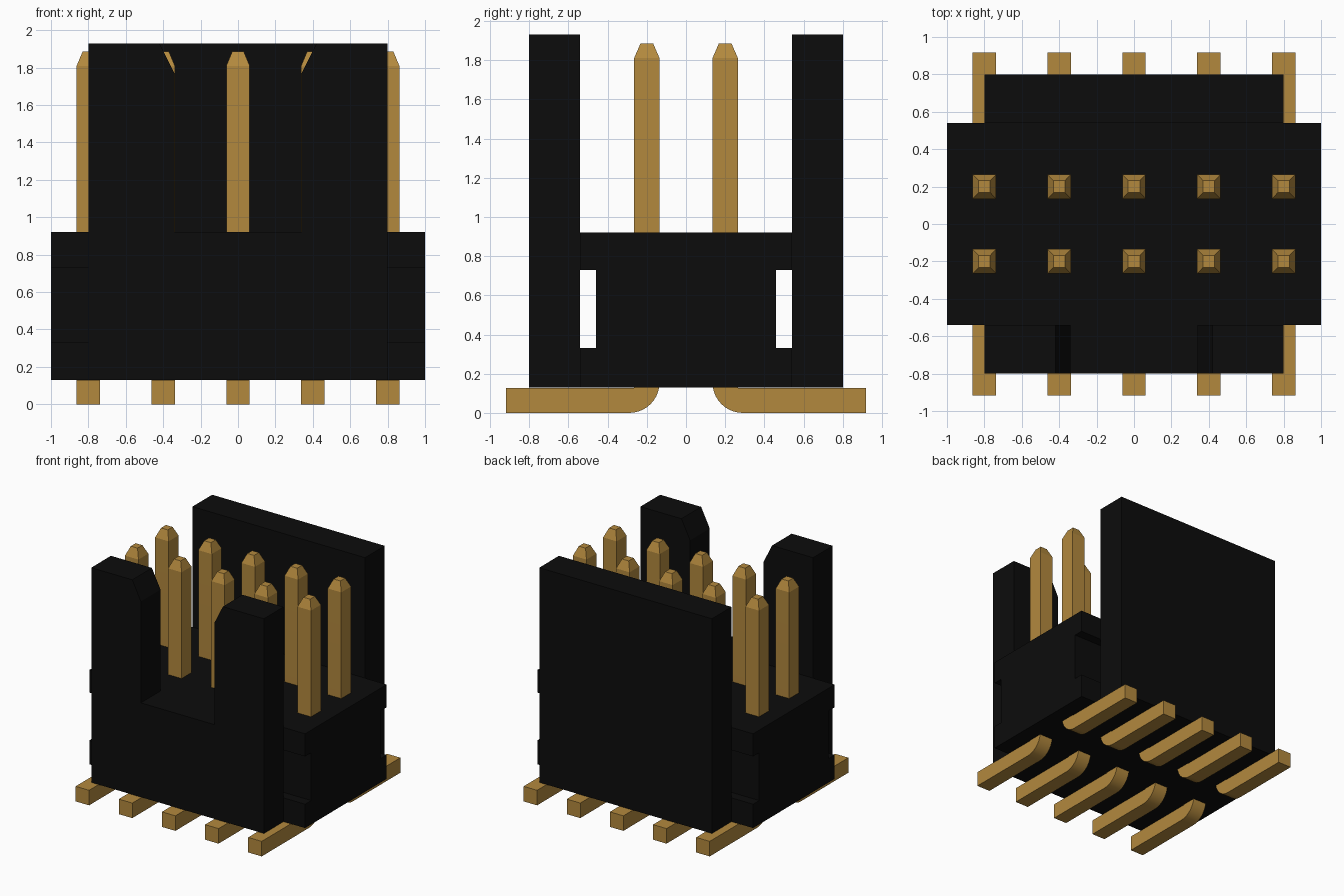
import bpy, bmesh, math
from mathutils import Vector

if "Cube" in bpy.data.objects:
    bpy.data.objects.remove(bpy.data.objects["Cube"])


def material(name, rgb):
    m = bpy.data.materials.new(name)
    m.diffuse_color = (*rgb, 1)
    m.use_nodes = True
    m.node_tree.nodes["Principled BSDF"].inputs["Base Color"].default_value = m.diffuse_color
    return m


BLACK = material("black plastic", (0.0037, 0.0037, 0.0037))
GOLD = material("gold metal", (0.45, 0.25, 0.048))


def prism(name, points, depth, mat, tip_z=None):
    """Extrude a closed 3D outline along depth; optionally taper the top face into a tip."""
    bm = bmesh.new()
    face = bm.faces.new([bm.verts.new(p) for p in points])
    r = bmesh.ops.extrude_face_region(bm, geom=[face])
    bmesh.ops.translate(bm, vec=depth,
                        verts=[v for v in r["geom"] if isinstance(v, bmesh.types.BMVert)])
    bmesh.ops.recalc_face_normals(bm, faces=bm.faces)
    if tip_z is not None:
        top = max(bm.faces, key=lambda f: f.calc_center_median().z)
        c = top.calc_center_median()
        new = bmesh.ops.extrude_discrete_faces(bm, faces=[top])["faces"][0]
        for v in new.verts:
            v.co = c + (v.co - c) * 0.5
            v.co.z = tip_z
        bmesh.ops.remove_doubles(bm, verts=bm.verts, dist=1e-5)
        bmesh.ops.recalc_face_normals(bm, faces=bm.faces)
    me = bpy.data.meshes.new(name)
    bm.to_mesh(me)
    bm.free()
    me.materials.append(mat)
    ob = bpy.data.objects.new(name, me)
    bpy.context.collection.objects.link(ob)
    return ob


# Core block with a side channel along each long edge
BOT, TOP, TALL = 0.13, 0.92, 1.93
half = [(0.54, BOT), (0.54, 0.33), (0.46, 0.33), (0.46, 0.73), (0.54, 0.73), (0.54, TOP)]
outline = half + [(-y, z) for y, z in reversed(half)]
housing = prism("housing", [(-1, y, z) for y, z in outline], (2, 0, 0), BLACK)

# Back wall is plain, front wall has a chamfered key notch
back = [(-0.8, BOT), (0.8, BOT), (0.8, TALL), (-0.8, TALL)]
side = [(0.8, BOT), (0.8, TALL), (0.42, TALL), (0.34, 1.77), (0.34, TOP)]
front = side + [(-x, z) for x, z in reversed(side)]
walls = [prism("back_wall", [(x, 0.54, z) for x, z in back], (0, 0.26, 0), BLACK),
         prism("front_wall", [(x, -0.8, z) for x, z in front], (0, 0.26, 0), BLACK)]

# Fuse the walls to the core
bpy.context.view_layer.objects.active = housing
for wall in walls:
    mod = housing.modifiers.new("fuse", "BOOLEAN")
    mod.operation, mod.solver, mod.object = "UNION", "EXACT", wall
    bpy.ops.object.modifier_apply(modifier=mod.name)
    bpy.data.objects.remove(wall)

# Bent contact pins: tapered post, rounded heel, flat foot pointing outwards
W, R = 0.0625, 0.155
arc = [(0.135 + R * (1 - math.cos(a)), R * (1 - math.sin(a)))
       for a in (math.pi / 2 * i / 10 for i in range(11))]
profile = [(0.135, 1.81)] + arc + [(0.918, 0), (0.918, 0.126), (0.265, 0.126), (0.265, 1.81)]
for row, sign in (("back", 1), ("front", -1)):
    for i in range(5):
        x = (i - 2) * 0.4
        pin = prism(f"{row}_pin_{i + 1}", [(x - W, sign * y, z) for y, z in profile],
                    Vector((2 * W, 0, 0)), GOLD, tip_z=1.885)
        bpy.ops.object.select_all(action="DESELECT")
        pin.select_set(True)
        bpy.context.view_layer.objects.active = pin
        bpy.ops.object.shade_smooth_by_angle(angle=math.radians(20))
